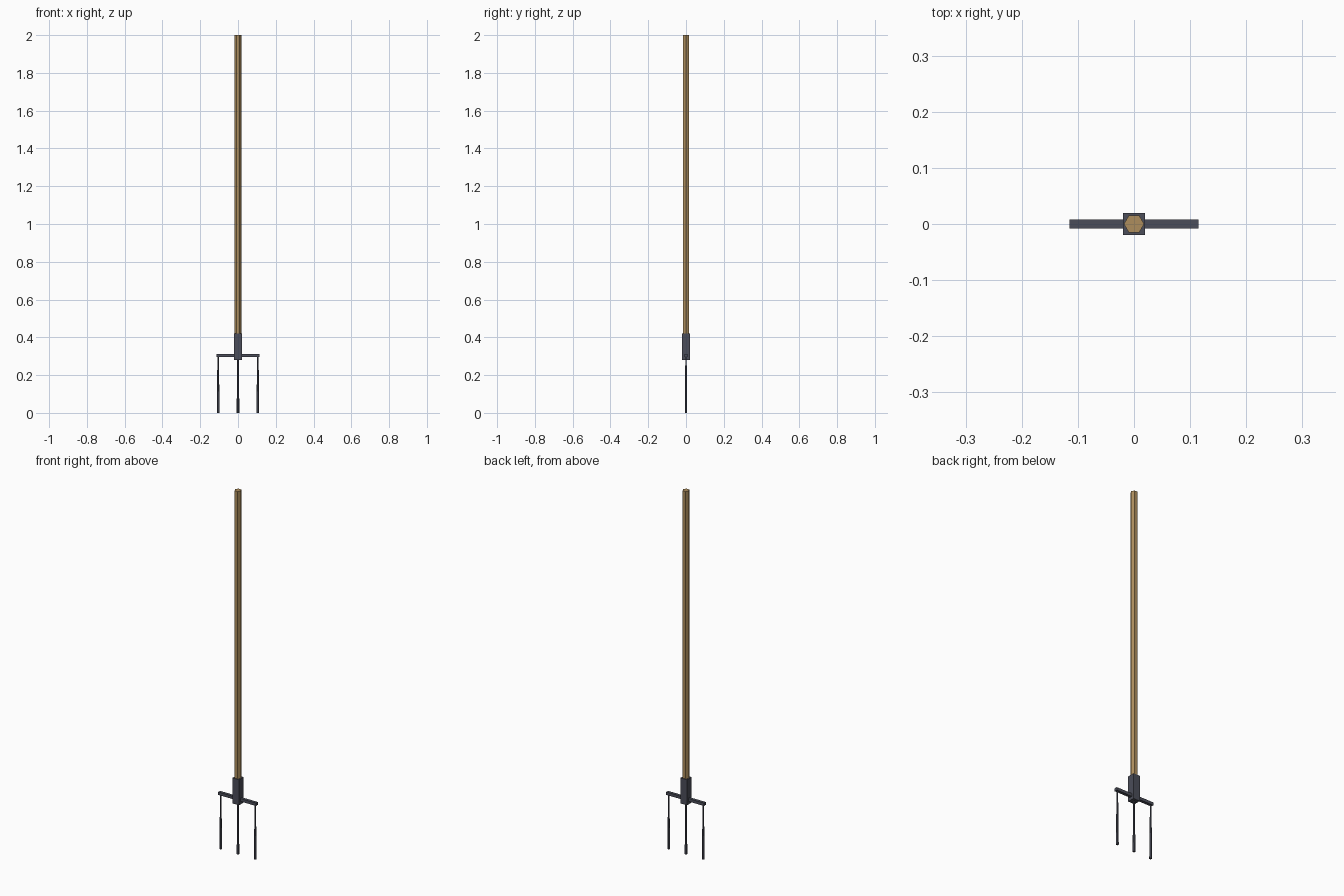
import bpy, math

if "Cube" in bpy.data.objects:
    bpy.data.objects.remove(bpy.data.objects["Cube"])


def material(name, rgb):
    m = bpy.data.materials.new(name)
    m.diffuse_color = (*rgb, 1)
    m.use_nodes = True
    m.node_tree.nodes["Principled BSDF"].inputs["Base Color"].default_value = m.diffuse_color
    return m


WOOD = material("ash_wood", (0.42, 0.27, 0.11))
IRON = material("dark_iron", (0.07, 0.075, 0.10))


def finish(name, mat):
    ob = bpy.context.object
    ob.name = name
    ob.data.materials.append(mat)
    return ob


def box(name, size, z, mat):
    bpy.ops.mesh.primitive_cube_add(size=1, location=(0, 0, z))
    ob = finish(name, mat)
    ob.scale = size
    return ob


def rod(name, sides, r_low, r_high, x, z0, z1, mat, turn=0):
    bpy.ops.mesh.primitive_cone_add(vertices=sides, radius1=r_low, radius2=r_high,
                                    depth=z1 - z0, location=(x, 0, (z0 + z1) / 2),
                                    rotation=(0, 0, turn))
    return finish(name, mat)


# Six-sided wooden shaft, corners pointing left and right
rod("shaft", 6, 0.018, 0.018, 0, 0.32, 2.0, WOOD, math.radians(30))

# Iron socket and crossbar
box("socket", (0.04, 0.04, 0.14), 0.35, IRON)
box("crossbar", (0.23, 0.016, 0.016), 0.305, IRON)

# Three tines, slightly thicker towards the bottom
for name, x in (("left_tine", -0.105), ("middle_tine", 0), ("right_tine", 0.105)):
    rod(name, 6, 0.0075, 0.004, x, 0, 0.30, IRON, math.radians(30))
